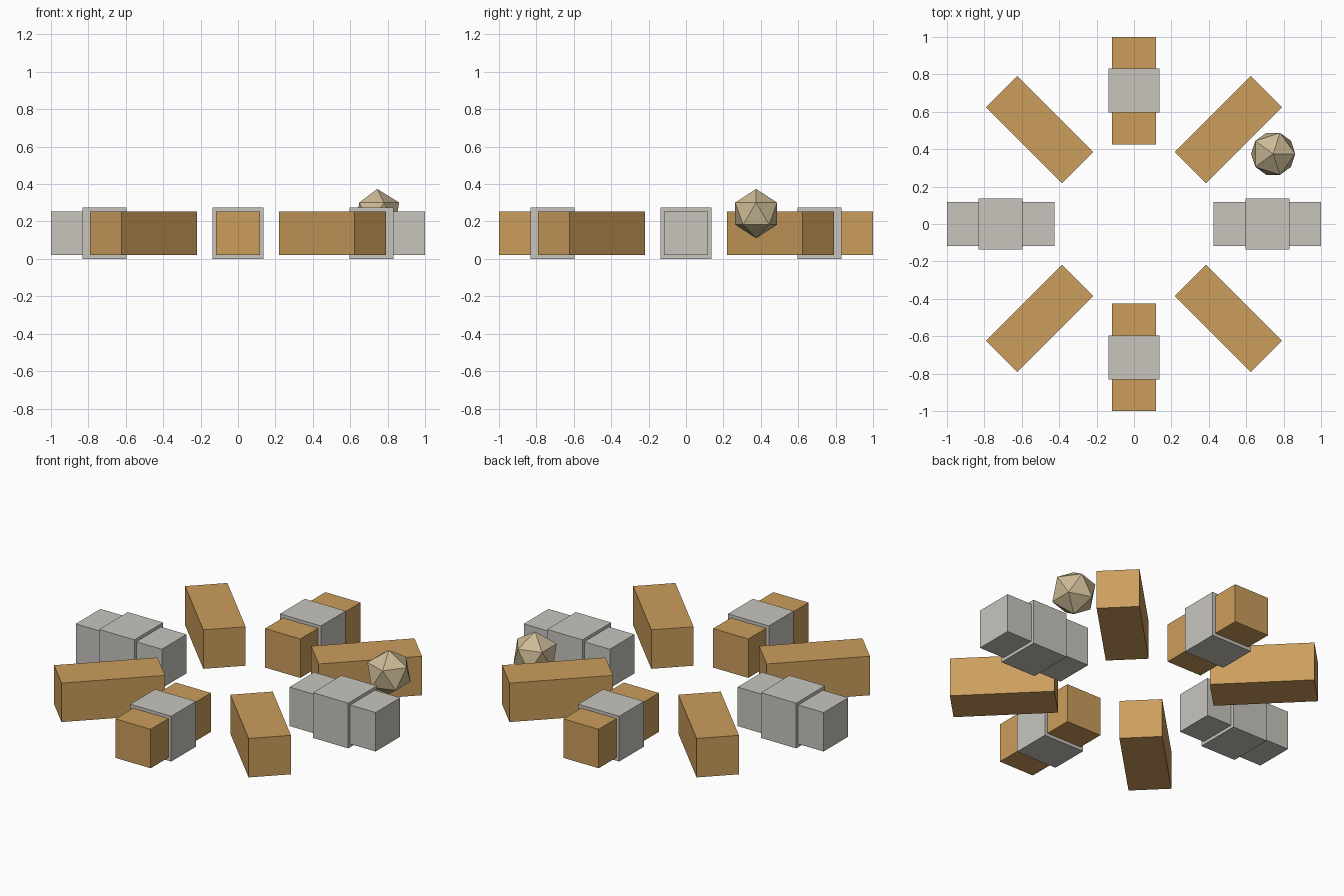
import bpy
from math import cos, sin, radians

cube = bpy.data.objects.get("Cube")
if cube:
    bpy.data.objects.remove(cube, do_unlink=True)


def make_material(name, rgb):
    mat = bpy.data.materials.new(name)
    mat.use_nodes = True
    mat.diffuse_color = (*rgb, 1)
    mat.node_tree.nodes["Principled BSDF"].inputs["Base Color"].default_value = (*rgb, 1)
    return mat


wood = make_material("warm_wood", (0.60, 0.34, 0.107))
stone = make_material("light_grey", (0.58, 0.56, 0.515))
sand = make_material("pale_sand", (0.60, 0.49, 0.30))

RADIUS = 0.713      # distance of every block's centre from the middle
MID_Z = 0.137


def radial_box(name, angle, length, width, mat):
    """Box lying on the ring, its long side pointing outward."""
    a = radians(angle)
    bpy.ops.mesh.primitive_cube_add(
        size=1, location=(RADIUS * cos(a), RADIUS * sin(a), MID_Z), rotation=(0, 0, a))
    box = bpy.context.object
    box.name = name
    box.scale = (length, width, width)
    bpy.ops.object.transform_apply(location=False, rotation=False, scale=True)
    box.data.materials.append(mat)


# Ring of eight bars; the four straight ones carry a grey collar
sides = ["left", "back_left", "back", "back_right",
         "right", "front_right", "front", "front_left"]
for i, side in enumerate(sides):
    grey = side in ("left", "right")
    radial_box(side + "_bar", i * 45, 0.574, 0.235, stone if grey else wood)
    if i % 2 == 0:
        radial_box(side + "_collar", i * 45, 0.236, 0.273, stone)

# Faceted ball resting beside the back left bar
bpy.ops.mesh.primitive_ico_sphere_add(
    subdivisions=1, radius=0.132, location=(0.744, 0.375, 0.242))
ball = bpy.context.object
ball.name = "faceted_ball"
ball.data.materials.append(sand)
